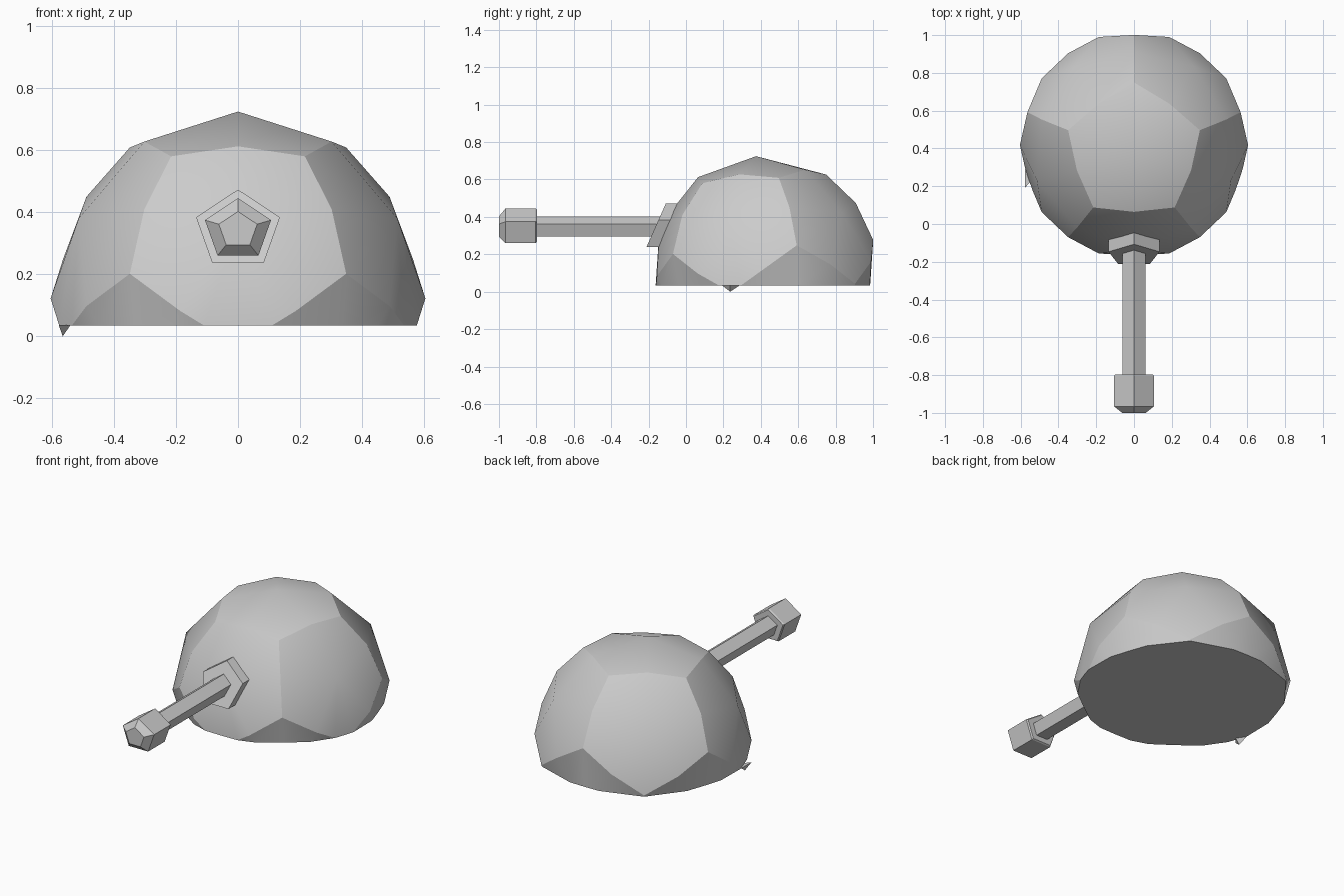
import bpy, bmesh
from math import sin, cos, tan, pi, radians
from mathutils import Matrix, Vector

if "Cube" in bpy.data.objects:
    bpy.data.objects.remove(bpy.data.objects["Cube"])

R = 0.604                       # dome radius
CENTRE = Vector((0, 0.417, 0.122))
CUT_Z = 0.034                   # flat underside of the dome
GUN_Z = 0.343                   # gun axis height
SQUASH = 0.915                  # gun section is slightly flattened


def finish(bm, name):
    bmesh.ops.recalc_face_normals(bm, faces=bm.faces)
    mesh = bpy.data.meshes.new(name)
    bm.to_mesh(mesh)
    bm.free()
    ob = bpy.data.objects.new(name, mesh)
    bpy.context.collection.objects.link(ob)
    return ob


def hull(points):
    bm = bmesh.new()
    for p in points:
        bm.verts.new(p)
    bmesh.ops.convex_hull(bm, input=bm.verts)
    return bm


def pentagon_loft(name, rings, slope=0.0):
    """Pentagonal solid along y; rings are (y, radius), slope leans the section."""
    bm = bmesh.new()
    loops = []
    for y, r in rings:
        loop = []
        for i in range(5):
            a = pi / 2 + i * 2 * pi / 5
            dz = r * sin(a) * SQUASH
            loop.append(bm.verts.new((r * cos(a), y + dz * slope, GUN_Z + dz)))
        loops.append(loop)
    for a, b in zip(loops, loops[1:]):
        for i in range(5):
            j = (i + 1) % 5
            bm.faces.new((a[i], a[j], b[j], b[i]))
    bm.faces.new(loops[0])
    bm.faces.new(loops[-1])
    return finish(bm, name)


# Dome: rounded dodecahedron from icosahedron corners, edge middles and face centres
ico = bmesh.new()
bmesh.ops.create_icosphere(ico, subdivisions=1, radius=1)
points = [v.co.normalized() for v in ico.verts]
points += [((e.verts[0].co + e.verts[1].co) / 2).normalized() for e in ico.edges]
points += [f.calc_center_median().normalized() for f in ico.faces]
ico.free()
place = (Matrix.Translation(CENTRE) @ Matrix.Rotation(radians(4), 4, 'X')
         @ Matrix.Rotation(-pi / 2, 4, 'Z'))
bm = hull([place @ (p * R) for p in points])
for f in bm.faces:
    f.smooth = True
for e in bm.edges:              # creases between the big pentagon panels
    e.smooth = e.calc_length() > 0.45 * R
cut = bmesh.ops.bisect_plane(bm, geom=bm.verts[:] + bm.edges[:] + bm.faces[:],
                             plane_co=(0, 0, CUT_Z), plane_no=(0, 0, 1),
                             clear_inner=True)
rim = [g for g in cut['geom_cut'] if isinstance(g, bmesh.types.BMEdge)]
for e in rim:
    e.smooth = False
for f in bmesh.ops.contextual_create(bm, geom=rim)['faces']:
    f.smooth = False
finish(bm, "turret_dome")

# Small point hanging from the left rim
finish(hull([(-0.565, 0.236, 0.0), (-0.578, 0.19, 0.036),
             (-0.577, 0.29, 0.036), (-0.54, 0.235, 0.036)]), "rim_point")

# Gun parts
pentagon_loft("gun_mount", [(-0.165, 0.142), (-0.055, 0.142)], slope=tan(radians(24)))
pentagon_loft("gun_barrel", [(-0.81, 0.065), (-0.1, 0.065)])
pentagon_loft("muzzle", [(-1.0, 0.065), (-0.965, 0.112), (-0.805, 0.112),
                         (-0.797, 0.105)])
